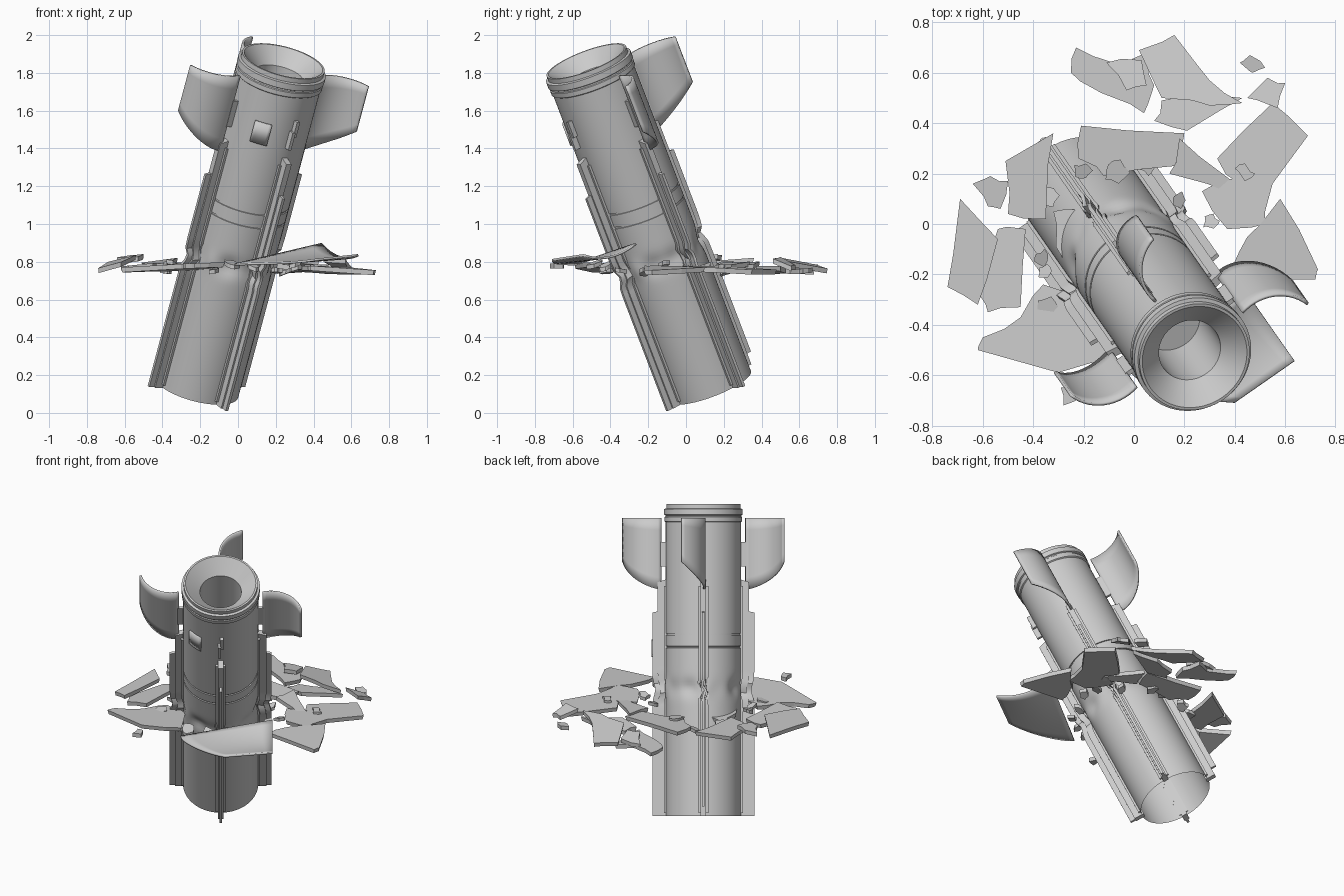
import bpy, random
from math import sin, cos, pi, radians, exp
from mathutils import Matrix, Vector

if "Cube" in bpy.data.objects:
    bpy.data.objects.remove(bpy.data.objects["Cube"])

random.seed(4)

# Rocket frame: leaning 25 degrees toward the front right, X = side, Z = long axis
TILT, AZ = radians(25), radians(35)
side = Vector((cos(AZ), sin(AZ), 0))
axis = Vector((sin(AZ) * sin(TILT), -cos(AZ) * sin(TILT), cos(TILT)))
FRAME = Matrix.Translation((-0.22, 0.13, 0.14)) @ Matrix((side, axis.cross(side), axis)).transposed().to_4x4()


def make(name, verts, faces, smooth=True, frame=None):
    me = bpy.data.meshes.new(name)
    me.from_pydata([tuple(v) for v in verts], [], faces)
    ob = bpy.data.objects.new(name, me)
    bpy.context.collection.objects.link(ob)
    if frame:
        ob.matrix_world = frame
    if smooth:
        bpy.ops.object.select_all(action='DESELECT')
        ob.select_set(True)
        bpy.context.view_layer.objects.active = ob
        bpy.ops.object.shade_smooth_by_angle(angle=radians(35))
    return ob


def bump(s, mid, width):
    return exp(-((s - mid) / width) ** 2)


def lathe(name, profile, n=72):
    verts = []
    for r, s in profile:
        for i in range(n):
            a = 2 * pi * i / n
            # crumpled skin just above the ground
            dent = bump(s, 0.78, 0.05) * (0.011 * sin(4 * a + 0.6) + 0.006 * sin(9 * a) - 0.008)
            verts.append(((r + dent) * cos(a), (r + dent) * sin(a), s))
    faces = [(j * n + i, j * n + (i + 1) % n, (j + 1) * n + (i + 1) % n, (j + 1) * n + i)
             for j in range(len(profile) - 1) for i in range(n)]
    last = (len(profile) - 1) * n
    if profile[-1][0] < 0.2:
        faces.append(tuple(last + i for i in range(n)))
    return make(name, verts, faces, frame=FRAME)


def bar(name, angle, r0, r1, width, s0, s1, slope=0.0):
    # radial bar along the hull, kinked where it meets the ground
    n, verts, faces = 40, [], []
    for j in range(n + 1):
        t = j / n
        for r, w in ((r0, -1), (r1, -1), (r1, 1), (r0, 1)):
            s = s0 + (s1 - slope * (r == r1) - s0) * t
            k = bump(s, 0.77, 0.045)
            x, y = r - 0.018 * k, w * width / 2 + 0.016 * k * sin(s * 60)
            verts.append((x * cos(angle) - y * sin(angle), x * sin(angle) + y * cos(angle), s))
    for j in range(n):
        for i in range(4):
            a, b = j * 4 + i, j * 4 + (i + 1) % 4
            faces.append((a, b, b + 4, a + 4))
    faces += [(3, 2, 1, 0), tuple(4 * n + i for i in range(4))]
    return make(name, verts, faces, frame=FRAME)


def sheet(name, point, nu, nv, thick, frame=None):
    # thin curved sheet sampled from a function of (u, v)
    verts = [point(i / nu, j / nv) for i in range(nu + 1) for j in range(nv + 1)]
    faces = [(i * (nv + 1) + j, (i + 1) * (nv + 1) + j, (i + 1) * (nv + 1) + j + 1, i * (nv + 1) + j + 1)
             for i in range(nu) for j in range(nv)]
    ob = make(name, verts, faces, frame=frame)
    mod = ob.modifiers.new("thickness", 'SOLIDIFY')
    mod.thickness, mod.offset = thick, 0
    return ob


def slab(name, z, sx, sy, outline, thick=0.026):
    # jagged flat slab with slopes sx, sy about its centre
    pts = []
    for (x, y), (x2, y2) in zip(outline, outline[1:] + outline[:1]):
        f = random.uniform(0.35, 0.65)
        j = 0.12 * min(0.1, abs(x2 - x) + abs(y2 - y))
        pts += [(x, y), (x + (x2 - x) * f + random.uniform(-j, j), y + (y2 - y) * f + random.uniform(-j, j))]
    n = len(pts)
    cx, cy = sum(p[0] for p in pts) / n, sum(p[1] for p in pts) / n
    top = [(x, y, z + sx * (x - cx) + sy * (y - cy)) for x, y in pts]
    low = [(cx + (x - cx) * 0.97, cy + (y - cy) * 0.97, h - thick) for x, y, h in top]
    faces = [tuple(range(n)), tuple(range(2 * n - 1, n - 1, -1))]
    faces += [(i, n + i, n + (i + 1) % n, (i + 1) % n) for i in range(n)]
    return make(name, top + low, faces, smooth=False)


# Hull with two seams, end ring and hollow nozzle
R = 0.229
hull = [(R, 0), (R, 0.3), (R, 0.6)] + [(R, 0.62 + 0.02 * i) for i in range(17)]
for s in (1.03, 1.107):
    hull += [(R, s - 0.005), (R - 0.006, s - 0.004), (R - 0.006, s + 0.004), (R, s + 0.005)]
hull += [(R, 1.79), (0.236, 1.795), (0.236, 1.82), (0.231, 1.824), (0.231, 1.832), (0.239, 1.836),
         (0.239, 1.87), (0.225, 1.874), (0.225, 1.9), (0.214, 1.9), (0.126, 1.82), (0.126, 1.48)]
lathe("hull", hull)

# Four stepped rails
for k in range(4):
    a = k * pi / 2
    bar(f"rail_core_{k}", a, 0.215, 0.278, 0.034, 0.0, 1.445, 0.02)
    bar(f"rail_blade_{k}", a, 0.26, 0.31, 0.016, 0.0 if k != 1 else 0.06, 1.25, 0.01)
    bar(f"rail_flange_{k}", a, 0.222, 0.24, 0.06, 0.02, 1.40)


# Three wrap-around fins (the front one has broken off)
def fin_point(angle):
    def point(u, v):
        p = radians(105 - 90 * u)
        x, y = 0.305 + 0.19 * cos(p), 0.19 * (sin(p) - 0.966)
        low = 1.38 + 0.17 * u ** 1.6
        s = low + (1.815 - low) * v
        return (x * cos(angle) - y * sin(angle), x * sin(angle) + y * cos(angle), s)
    return point


for k in (0, 1, 2):
    sheet(f"fin_{k}", fin_point(k * pi / 2), 14, 6, 0.012, FRAME)
    bar(f"fin_hinge_{k}", k * pi / 2, 0.22, 0.262, 0.018, 1.52, 1.67)

# Broken hinge and access panel on the front of the hull
bar("broken_hinge_lower", -pi / 2 - 0.03, 0.22, 0.262, 0.018, 1.50, 1.60)
bar("broken_hinge_upper", -pi / 2 + 0.03, 0.22, 0.255, 0.02, 1.57, 1.66)
sheet("access_panel", lambda u, v: (0.233 * cos(-2.5 + 0.4 * u), 0.233 * sin(-2.5 + 0.4 * u), 1.5 + 0.12 * v),
      6, 1, 0.012, FRAME)


# Fallen fin lying on the debris
def fallen(u, v):
    start = -0.35 + 0.27 * u ** 1.6
    a = start + (0.21 - start) * v
    b = 0.47 + 0.34 * u
    lift = (a + 0.35) / 0.56
    z = 0.785 + 0.11 * (1 - u) ** 2 * lift + 0.05 * u * u * lift
    return (cos(AZ) * a + sin(AZ) * b, sin(AZ) * a - cos(AZ) * b, z)


sheet("fallen_fin", fallen, 12, 8, 0.012)

# Broken ground slabs: rear, right, left, then around the hull
slab("slab_rear_left", 0.775, -0.1, -0.05, [(-.23, .70), (-.25, .60), (-.13, .52), (.04, .44), (.08, .55), (.05, .68), (-.05, .63)])
slab("slab_rear_top", 0.80, 0.05, -0.15, [(-.11, .64), (-.03, .53), (.05, .55), (.03, .65)])
slab("slab_rear", 0.80, -0.05, -0.22, [(.02, .69), (.11, .50), (.30, .47), (.43, .48), (.30, .57), (.16, .75)])
slab("slab_rear_low", 0.77, 0.05, -0.1, [(.08, .41), (.21, .37), (.43, .50), (.26, .53), (.11, .49)])
slab("slab_rear_corner", 0.80, -0.2, -0.35, [(.45, .50), (.57, .46), (.60, .56), (.53, .58)])
slab("chunk_rear", 0.765, 0, 0.1, [(.42, .64), (.47, .60), (.52, .62), (.46, .67)])
slab("slab_right", 0.77, -0.03, -0.03, [(.55, .48), (.33, .26), (.39, .18), (.27, .13), (.37, -.02), (.52, 0), (.55, .16), (.69, .35)])
slab("chunk_right", 0.785, 0, 0, [(.40, .22), (.44, .17), (.48, .20), (.44, .24)])
slab("slab_front_right", 0.77, -0.07, 0.02, [(.58, .10), (.45, -.05), (.39, -.17), (.38, -.22), (.72, -.22), (.73, -.18)])
slab("slab_back", 0.79, -0.03, 0.06, [(-.21, .39), (-.22, .26), (-.12, .19), (.16, .23), (.20, .36)])
slab("slab_back_right", 0.785, -0.1, 0.05, [(.18, .34), (.14, .20), (.36, .13), (.39, .17)])
slab("slab_left", 0.80, 0.1, 0.06, [(-.32, .36), (-.51, .25), (-.50, .04), (-.35, .02)])
slab("slab_left_small", 0.83, 0.12, 0.1, [(-.64, .16), (-.58, .07), (-.53, .06), (-.50, .17), (-.57, .19)])
slab("slab_far_left", 0.80, 0.3, 0.05, [(-.69, .10), (-.74, -.25), (-.62, -.32), (-.54, -.06)])
slab("slab_mid_left", 0.785, 0.1, 0, [(-.54, -.02), (-.62, -.27), (-.58, -.35), (-.45, -.33), (-.43, -.02)])
slab("slab_front_left", 0.78, 0.05, -0.03, [(-.36, -.24), (-.45, -.37), (-.60, -.45), (-.62, -.50), (-.30, -.59), (-.07, -.50), (-.20, -.27)])
slab("chunk_front_left", 0.79, 0, 0, [(-.29, -.65), (-.28, -.72), (-.23, -.70), (-.25, -.65)])
slab("slab_hull_left", 0.78, 0.1, 0, [(-.32, .05), (-.31, -.09), (-.22, -.22), (-.15, -.05), (-.17, .05)])

# Small rubble round the hull
for k in range(16):
    a = 2 * pi * k / 16 + random.uniform(-0.15, 0.15)
    r, size = random.uniform(0.30, 0.38), random.uniform(0.03, 0.055)
    x, y = -0.05 + r * cos(a), -0.11 + r * sin(a)
    ring = [(x + size * random.uniform(0.6, 1.1) * cos(q * 1.257), y + size * random.uniform(0.6, 1.1) * sin(q * 1.257))
            for q in range(5)]
    slab(f"rubble_{k}", random.uniform(0.755, 0.80), random.uniform(-.4, .4), random.uniform(-.4, .4), ring, 0.022)
